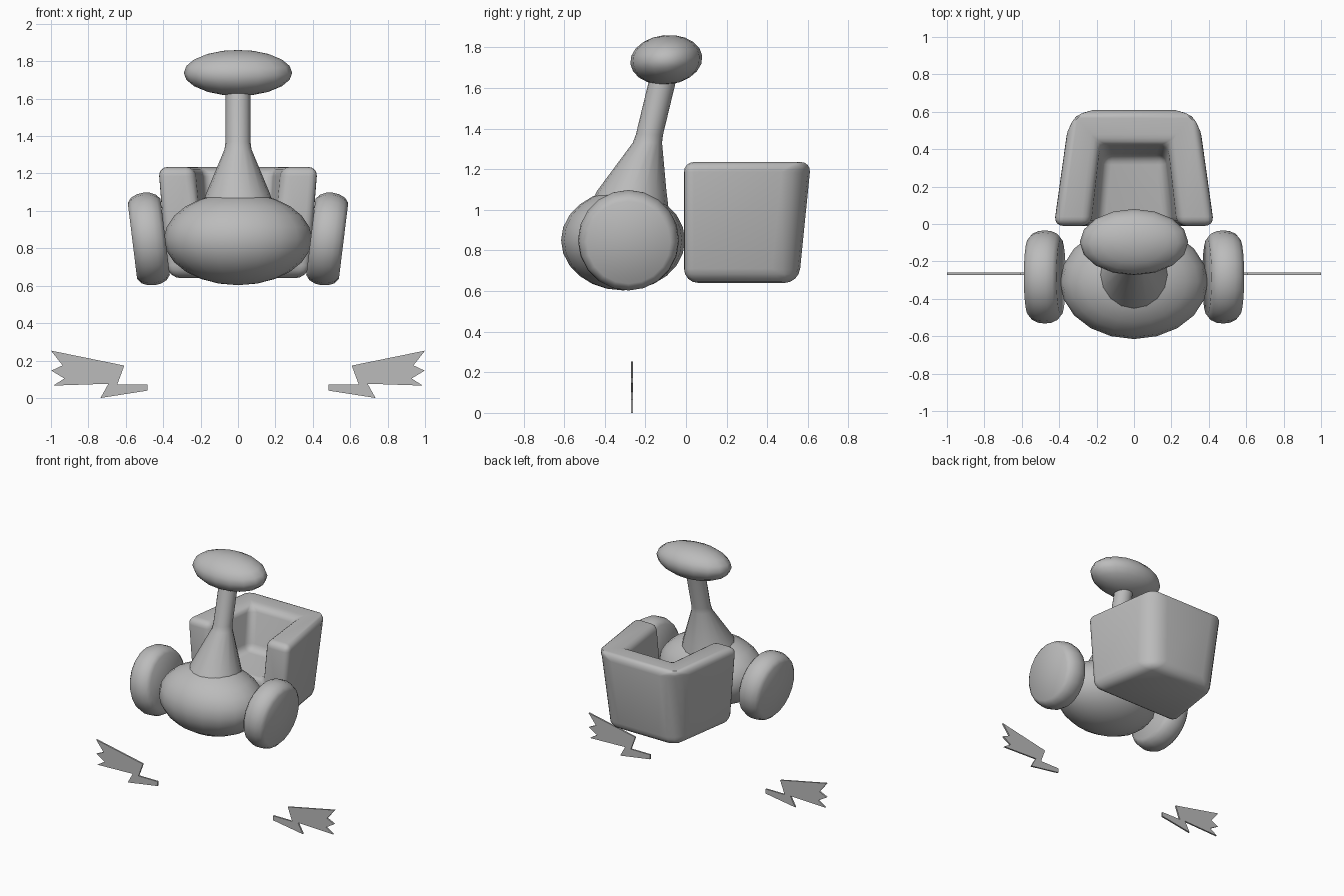
import bpy, bmesh, math
from mathutils import Matrix, Vector

if "Cube" in bpy.data.objects:
    bpy.data.objects.remove(bpy.data.objects["Cube"])

grey = bpy.data.materials.new("plain_grey")
grey.diffuse_color = (0.5, 0.5, 0.5, 1)
grey.use_nodes = True
grey.node_tree.nodes["Principled BSDF"].inputs["Base Color"].default_value = grey.diffuse_color


def finish(name, bm, smooth=40):
    bmesh.ops.recalc_face_normals(bm, faces=bm.faces)
    me = bpy.data.meshes.new(name)
    bm.to_mesh(me)
    bm.free()
    ob = bpy.data.objects.new(name, me)
    bpy.context.collection.objects.link(ob)
    me.materials.append(grey)
    bpy.context.view_layer.objects.active = ob
    ob.select_set(True)
    if smooth:
        bpy.ops.object.shade_smooth_by_angle(angle=math.radians(smooth))
    ob.select_set(False)
    return ob


def ellipsoid(name, centre, radii, tilt=0, segs=20, rings=12):
    bm = bmesh.new()
    bmesh.ops.create_uvsphere(bm, u_segments=segs, v_segments=rings, radius=1)
    m = (Matrix.Translation(centre) @ Matrix.Rotation(math.radians(tilt), 4, 'X')
         @ Matrix.Diagonal((*radii, 1)))
    bmesh.ops.transform(bm, matrix=m, verts=bm.verts)
    return finish(name, bm, 60)


def loft(bm, rings):
    """Join equal rings of points with quads and cap both ends."""
    loops = [[bm.verts.new(p) for p in ring] for ring in rings]
    n = len(loops[0])
    for a, b in zip(loops, loops[1:]):
        for i in range(n):
            bm.faces.new((a[i], a[(i + 1) % n], b[(i + 1) % n], b[i]))
    bm.faces.new(loops[0])
    bm.faces.new(loops[-1])


def circle(n):
    return [(math.cos(2 * math.pi * i / n), math.sin(2 * math.pi * i / n)) for i in range(n)]


# Body and head
ellipsoid("body", (0, -0.31, 0.85), (0.395, 0.305, 0.247))
ellipsoid("head", (0, -0.097, 1.738), (0.29, 0.178, 0.122), 6, 16, 10)

# Neck: flared base, then a slim leaning column (y centre, z, radius)
bm = bmesh.new()
loft(bm, [[(r * c, y + r * s, z) for c, s in circle(16)] for y, z, r in
          ((-0.285, 1.0, 0.20), (-0.268, 1.09, 0.172), (-0.19, 1.33, 0.072),
           (-0.18, 1.37, 0.067), (-0.105, 1.68, 0.067))])
finish("neck", bm)

# Wheels: rounded discs leaning outward at the top
half = [(0.0, 0.205, 0.088), (0, 0.23, 0.068), (0, 0.245, 0.035)]
profile = [(r, t) for _, r, t in half] + [(0.249, 0)] + [(r, -t) for _, r, t in half[::-1]]
for side, label in ((1, "right"), (-1, "left")):
    bm = bmesh.new()
    loft(bm, [[(t, r * c, r * s) for c, s in circle(20)] for r, t in profile])
    m = (Matrix.Translation((side * 0.477, -0.283, 0.85))
         @ Matrix.Rotation(math.radians(side * 7), 4, 'Y'))
    bmesh.ops.transform(bm, matrix=m, verts=bm.verts)
    finish(label + "_wheel", bm, 50)

# Rear tray: tapered box with three thick walls, open at the front
bm = bmesh.new()
v = {}
for key, x, y, z in (("bf", 0.385, -0.01, 0.64), ("bb", 0.30, 0.555, 0.64),
                     ("tf", 0.432, -0.01, 1.235), ("tb", 0.345, 0.615, 1.235),
                     ("if", 0.235, -0.01, 1.235), ("ib", 0.185, 0.43, 1.235),
                     ("ff", 0.205, -0.01, 0.92), ("fb", 0.165, 0.365, 0.92)):
    v["R" + key] = bm.verts.new((x, y, z))
    v["L" + key] = bm.verts.new((-x, y, z))
for names in ("Rbf Rbb Lbb Lbf", "Rbb Rtb Ltb Lbb", "Rbf Rtf Rtb Rbb", "Lbf Ltf Ltb Lbb",
              "Rbf Rtf Rif Rff Lff Lif Ltf Lbf", "Rtf Rtb Ltb Ltf Lif Lib Rib Rif",
              "Rif Rib Rfb Rff", "Lif Lib Lfb Lff", "Rib Lib Lfb Rfb", "Rff Rfb Lfb Lff"):
    bm.faces.new([v[n] for n in names.split()])
weight = bm.edges.layers.float.new("bevel_weight_edge")
back = {v["Rbb"], v["Rtb"], v["Lbb"], v["Ltb"]}
for e in bm.edges:
    a, b = e.verts
    upright = abs(a.co.z - b.co.z) > 0.3
    low = max(a.co.z, b.co.z) < 0.7
    e[weight] = 1.0 if upright and a in back and b in back else (0.5 if low else 0.35)
tray = finish("rear_tray", bm, 0)
mod = tray.modifiers.new("rounding", 'BEVEL')
mod.limit_method = 'WEIGHT'
mod.width = 0.14
mod.segments = 4
tray.select_set(True)
bpy.context.view_layer.objects.active = tray
bpy.ops.object.modifier_apply(modifier="rounding")
bpy.ops.object.shade_smooth_by_angle(angle=math.radians(50))
tray.select_set(False)

# Thin jagged bolts below the wheels
bolt = [(0.997, 0.257), (0.935, 0.178), (0.995, 0.15), (0.925, 0.108), (0.985, 0.07),
        (0.69, 0.08), (0.732, 0.004), (0.482, 0.043), (0.482, 0.077), (0.642, 0.077),
        (0.605, 0.177)]
bolt = [(x + 0.003, z - 0.004) for x, z in bolt]
for side, label in ((1, "right"), (-1, "left")):
    bm = bmesh.new()
    loft(bm, [[(side * x, y, z) for x, z in bolt] for y in (-0.272, -0.260)])
    finish(label + "_bolt", bm, 20)
